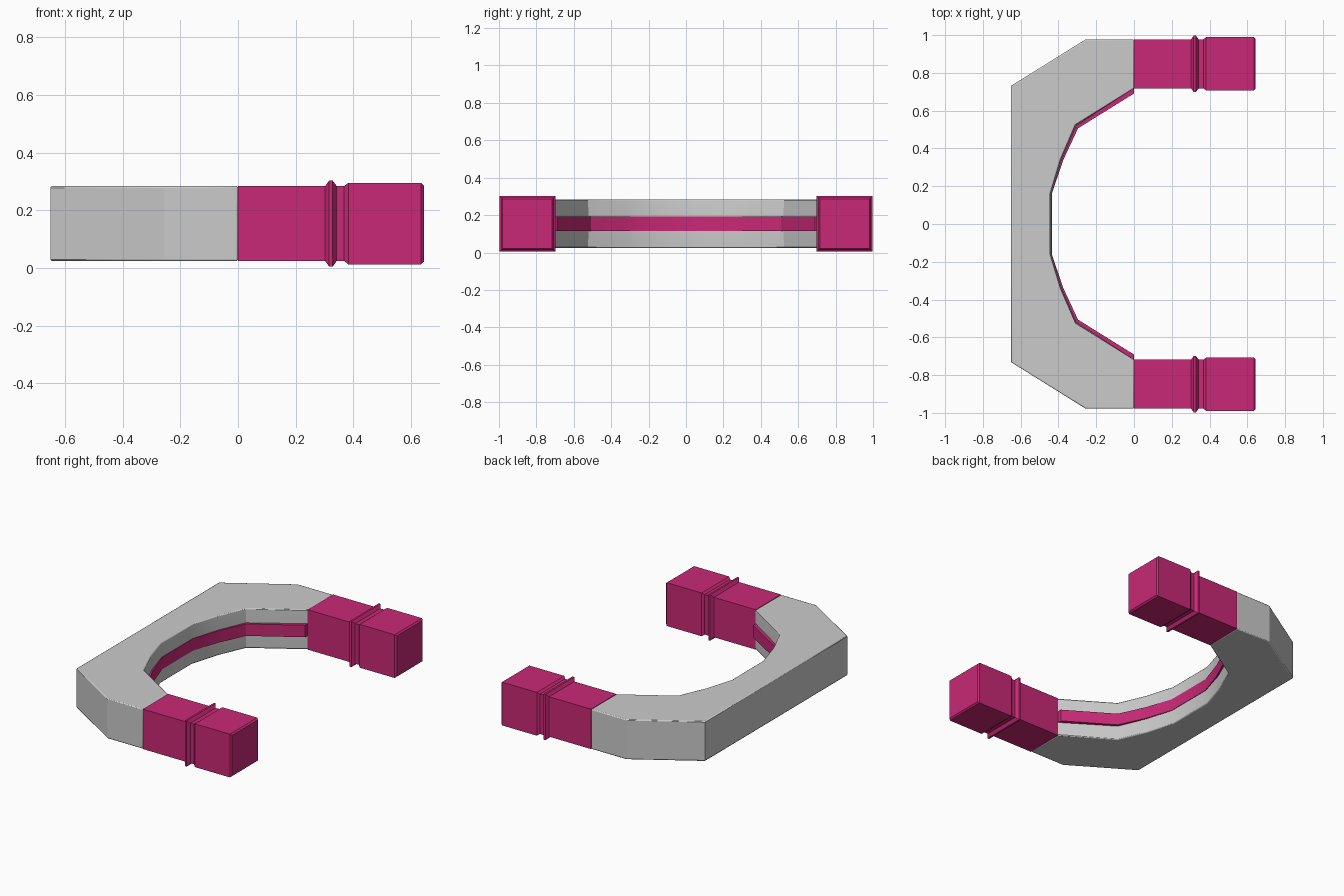
import bpy, bmesh

if "Cube" in bpy.data.objects:
    bpy.data.objects.remove(bpy.data.objects["Cube"])

pink = bpy.data.materials.new("pink")
pink.diffuse_color = (0.58, 0.022, 0.18, 1)
pink.use_nodes = True
pink.node_tree.nodes["Principled BSDF"].inputs["Base Color"].default_value = pink.diffuse_color

CZ = 0.154  # mid height of the whole handle


def loft(name, rings, mat=None, bevel=0):
    """Skin a stack of equal-length point rings and cap both ends."""
    bm = bmesh.new()
    vs = [[bm.verts.new(p) for p in r] for r in rings]
    n = len(rings[0])
    for a, b in zip(vs, vs[1:]):
        for i in range(n):
            j = (i + 1) % n
            bm.faces.new((a[i], a[j], b[j], b[i]))
    bm.faces.new(vs[0][::-1])
    bm.faces.new(vs[-1])
    bmesh.ops.recalc_face_normals(bm, faces=bm.faces)
    me = bpy.data.meshes.new(name)
    bm.to_mesh(me)
    bm.free()
    ob = bpy.data.objects.new(name, me)
    bpy.context.collection.objects.link(ob)
    if mat:
        me.materials.append(mat)
    if bevel:
        m = ob.modifiers.new("edge_round", 'BEVEL')
        m.width, m.segments = bevel, 2
        m.limit_method, m.angle_limit = 'ANGLE', 1.1
    bpy.context.view_layer.objects.active = ob
    bpy.ops.object.select_all(action='DESELECT')
    ob.select_set(True)
    bpy.ops.object.shade_smooth_by_angle(angle=0.45)
    return ob


def mirror_path(half):
    return half + [(x, -y) for x, y in reversed(half)]


# inner opening of the C, with a push direction and band height at each point
inner = [(0, 0.718), (-0.31, 0.525), (-0.39, 0.34), (-0.444, 0.16)]
push = [(0, -1), (0.6, -0.8), (0.9, -0.4), (1, -0.1)]
outer = [(0, 0.978), (-0.255, 0.978), (-0.65, 0.732)]


def inner_path(amounts):
    return mirror_path([(x + dx * a, y + dy * a)
                        for (x, y), (dx, dy), a in zip(inner, push, amounts)])


# grey C-shaped body, inner wall swelling slightly toward the band
body_rings = []
for z, a in ((-0.13, 0), (-0.04, 0.006), (0.04, 0.006), (0.13, 0)):
    outline = mirror_path(outer) + inner_path([0, a, a, a])[::-1]
    body_rings.append([(x, y, CZ + z) for x, y in outline])
loft("body", body_rings, bevel=0.006)

# pink band set in the inner wall
front = inner_path([0.027, 0.023, 0.015, 0.009])
back = inner_path([-0.02] * 4)
loft("inner_band", [[(x, y, CZ + z) for x, y in front + back[::-1]]
                    for z in (-0.039, 0.039)], pink)

# square end pieces: sleeve, collar ridge, neck and block
profile = [(0, .13), (.302, .13), (.316, .149), (.328, .149), (.342, .13),
           (.368, .13), (.382, .141), (.634, .141), (.644, .132)]
for side, s in (("left", 1), ("right", -1)):
    rings = [[(x, s * 0.848 + h * a, CZ + h * b)
              for a, b in ((-1, -1), (1, -1), (1, 1), (-1, 1))]
             for x, h in profile]
    loft("end_piece_" + side, rings, pink)
